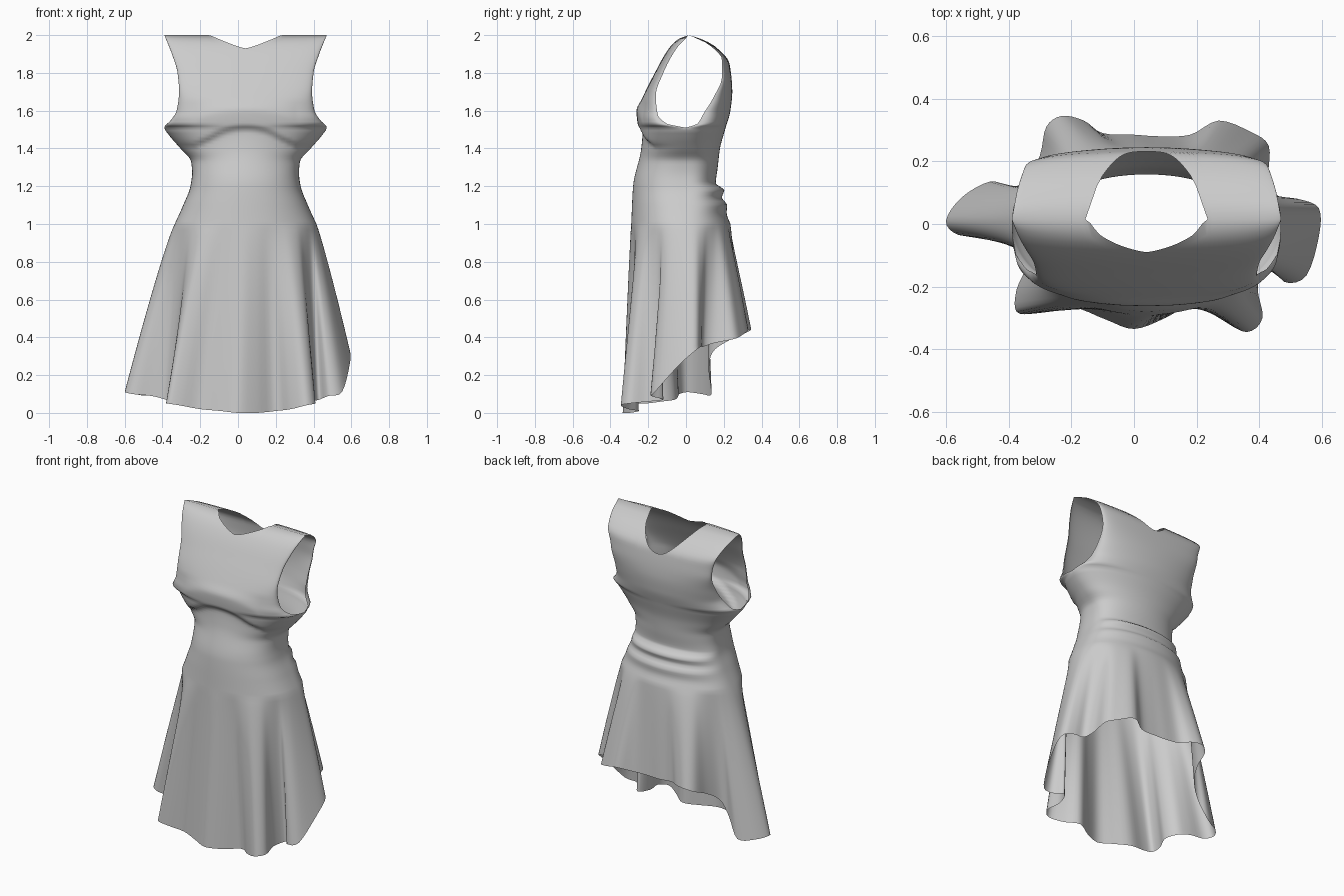
import bpy, bmesh, math

if "Cube" in bpy.data.objects:
    bpy.data.objects.remove(bpy.data.objects["Cube"])

CX = 0.04          # bodice sits slightly right of centre
ARM, HIP = 1.51, 1.0
COLS = 80          # columns per panel (front / back)

# profiles: (height, value)
WIDTH = [(1.0, .375), (1.1, .33), (1.2, .292), (1.27, .283), (1.33, .288), (1.4, .345), (1.47, .405),
         (1.51, .43), (1.55, .395), (1.6, .365), (1.7, .352), (1.8, .36), (1.9, .39), (2.0, .43)]
FRONT = [(1.0, -.29), (1.2, -.28), (1.4, -.237), (1.49, -.23), (1.53, -.256), (1.6, -.262),
         (1.66, -.235), (1.8, -.165), (1.93, -.09), (1.98, -.04), (2.0, .015)]
BACK = [(1.0, .235), (1.06, .215), (1.1, .218), (1.14, .19), (1.18, .203), (1.215, .158), (1.3, .168),
        (1.4, .18), (1.5, .207), (1.6, .235), (1.7, .245), (1.85, .23), (1.94, .155), (1.98, .08), (2.0, .015)]
ARM_FRONT = [(1.51, 0), (1.53, -.1), (1.58, -.15), (1.68, -.16), (1.8, -.12), (1.93, -.05), (2.0, .015)]
ARM_BACK = [(1.51, 0), (1.53, .06), (1.58, .09), (1.66, .14), (1.78, .19), (1.87, .19), (1.95, .12), (2.0, .015)]
# fullness of the cross-section: low is boxy, 1 is elliptical
FULL = [(1.0, .85), (1.2, .72), (1.35, .8), (1.45, .95), (1.6, .85), (2.0, .75)]

# hem outline (x, y, z): left tip, round the front, right tip, round the back
HEM = [(-.6, .01, .11), (-.56, -.035, .1), (-.46, -.04, .09), (-.38, -.06, .07), (-.345, -.13, .06),
       (-.375, -.21, .05), (-.375, -.28, .05), (-.31, -.285, .04), (-.2, -.265, .02), (-.09, -.305, .01),
       (0, -.335, 0), (.1, -.3, 0), (.2, -.25, .01), (.28, -.305, .02), (.36, -.345, .04),
       (.41, -.3, .05), (.395, -.2, .06), (.43, -.12, .07), (.48, -.185, .09), (.55, -.165, .11),
       (.59, -.04, .25), (.59, .05, .33), (.525, .08, .35), (.46, .09, .35), (.43, .15, .37),
       (.43, .25, .39), (.37, .295, .41), (.27, .33, .44), (.18, .285, .42), (.08, .28, .42),
       (0, .285, .42), (-.1, .29, .43), (-.16, .33, .44), (-.23, .345, .44), (-.28, .31, .42),
       (-.3, .22, .38), (-.34, .14, .32), (-.39, .12, .22), (-.46, .135, .1), (-.55, .085, .1)]


def curve(pts, z):
    """Monotone smooth interpolation of a profile."""
    z = min(max(z, pts[0][0]), pts[-1][0])
    i = 0
    while i < len(pts) - 2 and z > pts[i + 1][0]:
        i += 1

    def slope(a):
        return (pts[a + 1][1] - pts[a][1]) / (pts[a + 1][0] - pts[a][0])

    def tangent(a):
        if a == 0:
            return slope(0)
        if a == len(pts) - 1:
            return slope(a - 1)
        p, q = slope(a - 1), slope(a)
        return 0 if p * q <= 0 else 2 * p * q / (p + q)

    (z0, v0), (z1, v1) = pts[i], pts[i + 1]
    h = z1 - z0
    t = (z - z0) / h
    return (v0 * (1 + 2 * t) * (1 - t) ** 2 + v1 * t * t * (3 - 2 * t)
            + h * (tangent(i) * t * (1 - t) ** 2 + tangent(i + 1) * t * t * (t - 1)))


def hem_point(f):
    """Closed Catmull-Rom curve through the hem points."""
    n = len(HEM)
    i = int(math.floor(f))
    t = f - i
    a, b, c, d = (HEM[(i + k) % n] for k in (-1, 0, 1, 2))
    return [.5 * (2 * q + (r - p) * t + (2 * p - 5 * q + 4 * r - s) * t * t
                  + (3 * q - p - 3 * r + s) * t ** 3) for p, q, r, s in zip(a, b, c, d)]


def body(phi, z, front):
    """Point on the bodice; phi runs from the left seam to the right seam."""
    x = -curve(WIDTH, z) * math.cos(phi)
    zz = z
    if front:  # arched crease under the bust
        window = max(0, 1 - abs(z - 1.46) / .2)
        zz += .12 * min(1, (x / .27) ** 2) * window
    mid = curve(FRONT if front else BACK, zz)
    edge = curve(ARM_FRONT if front else ARM_BACK, z) if z > ARM else 0
    return CX + x, edge + (mid - edge) * max(0, math.sin(phi)) ** curve(FULL, z), z


def top_height(u, front):
    """Neckline and shoulder height across the panel."""
    k = min(1, abs(u) / .44)
    return 1.93 + .07 * k ** 1.3 if front else 1.84 + .16 * k ** 2


def column(j, front):
    phi = math.pi * j / COLS
    top = top_height(math.cos(phi), front)
    pts = [body(phi, ARM + (top - ARM) * (i / 30) ** 1.2, front) for i in range(30, 0, -1)]
    pts += [body(phi, ARM + (HIP - ARM) * i / 34, front) for i in range(34)]
    # flared skirt blends from the hip ring into the folded hem
    hip = body(phi, HIP, front)
    half = len(HEM) / 2
    hem = hem_point(half * j / COLS if front else 2 * half - half * j / COLS)
    for i in range(29):
        t = i / 28
        s = t ** .88
        pts.append((hip[0] + (hem[0] - hip[0]) * s, hip[1] + (hem[1] - hip[1]) * s,
                    HIP + (max(hem[2], 0) - HIP) * t))
    return pts


# front and back panels, welded at the side seams and shoulders
bm = bmesh.new()
for front in (True, False):
    grid = [[bm.verts.new(p) for p in column(j, front)] for j in range(COLS + 1)]
    for a, b in zip(grid, grid[1:]):
        for i in range(len(a) - 1):
            quad = (a[i], a[i + 1], b[i + 1], b[i])
            bm.faces.new(quad if front else quad[::-1])
bmesh.ops.remove_doubles(bm, verts=bm.verts, dist=.0004)
bmesh.ops.recalc_face_normals(bm, faces=bm.faces)
mesh = bpy.data.meshes.new("dress")
bm.to_mesh(mesh)
bm.free()
for poly in mesh.polygons:
    poly.use_smooth = True
dress = bpy.data.objects.new("dress", mesh)
bpy.context.collection.objects.link(dress)
